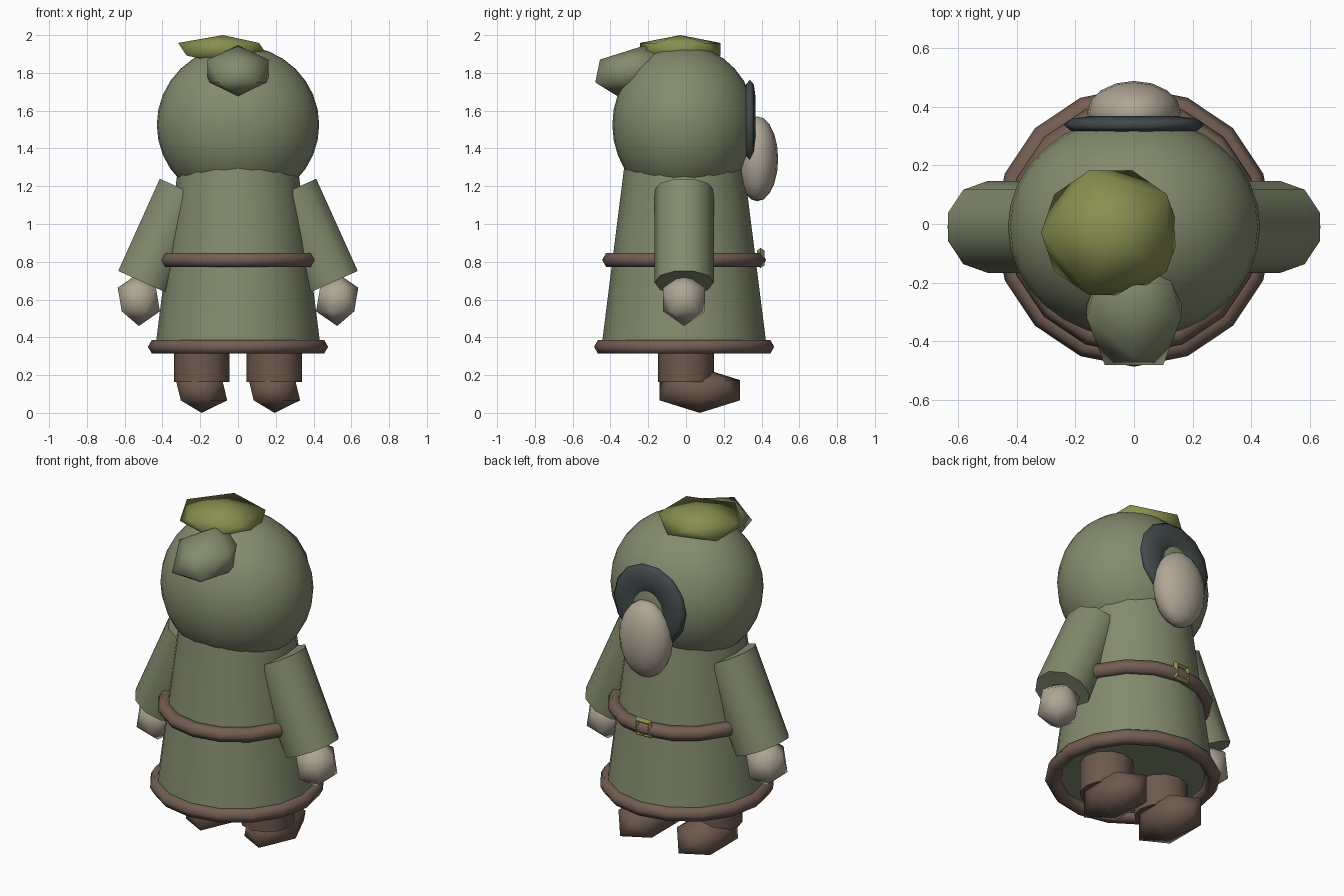
import bpy, math
from mathutils import Matrix, Vector

if "Cube" in bpy.data.objects:
    bpy.data.objects.remove(bpy.data.objects["Cube"])


def material(name, rgb):
    m = bpy.data.materials.new(name)
    m.diffuse_color = (*rgb, 1)
    m.use_nodes = True
    m.node_tree.nodes["Principled BSDF"].inputs["Base Color"].default_value = m.diffuse_color
    return m


GREEN = material("sage_cloth", (0.23, 0.26, 0.155))
BROWN = material("brown_trim", (0.17, 0.112, 0.085))
BOOT = material("boot_leather", (0.15, 0.10, 0.073))
SKIN = material("pale_skin", (0.43, 0.38, 0.30))
OLIVE = material("olive", (0.25, 0.275, 0.08))
SLATE = material("dark_slate", (0.055, 0.068, 0.07))
CY = -0.01  # body axis


def finish(name, mat, smooth=None):
    o = bpy.context.object
    o.name = name
    o.data.materials.append(mat)
    bpy.ops.object.transform_apply(location=False, rotation=True, scale=True)
    if smooth == "all":
        bpy.ops.object.shade_smooth()
    elif smooth:
        bpy.ops.object.shade_smooth_by_angle(angle=math.radians(smooth))
    return o


def gem(name, mat, loc, size, turn=0):
    """Scaled icosahedron; turn spins it about its upright axis."""
    bpy.ops.mesh.primitive_ico_sphere_add(subdivisions=1, radius=1, location=loc)
    o = bpy.context.object
    o.data.transform(Matrix.Rotation(math.radians(turn), 4, 'Z'))
    o.scale = size
    return finish(name, mat, "all")


def ball(name, mat, loc, size, seg, rings):
    bpy.ops.mesh.primitive_uv_sphere_add(segments=seg, ring_count=rings, radius=1, location=loc)
    bpy.context.object.scale = size
    return finish(name, mat, "all")


def ring(name, mat, loc, major, minor, seg, mseg, rot=(0, 0, 0), scale=(1, 1, 1), smooth="all"):
    bpy.ops.mesh.primitive_torus_add(major_radius=major, minor_radius=minor, major_segments=seg,
                                     minor_segments=mseg, location=loc, rotation=rot)
    bpy.context.object.scale = scale
    return finish(name, mat, smooth)


def tube(name, mat, a, b, r1, r2, sides, spin=0):
    """Capped cylinder or cone running from a to b."""
    a, b = Vector(a), Vector(b)
    bpy.ops.mesh.primitive_cone_add(vertices=sides, radius1=r1, radius2=r2,
                                    depth=(b - a).length, location=(a + b) / 2)
    o = bpy.context.object
    o.data.transform(Matrix.Rotation(math.radians(spin), 4, 'Z'))
    o.rotation_euler = (0, math.atan2(b.x - a.x, b.z - a.z), 0)
    return finish(name, mat, 40)


# Robe with hem and belt
tube("robe", GREEN, (0, CY, 0.35), (0, CY, 1.32), 0.437, 0.315, 16)
ring("hem", BROWN, (0, CY, 0.35), 0.435, 0.042, 16, 6)
ring("belt", BROWN, (0, CY, 0.81), 0.392, 0.042, 16, 6)
ring("buckle", OLIVE, (0, 0.395, 0.82), 0.055, 0.02, 4, 4,
     rot=(math.pi / 2, math.pi / 4, 0), smooth=None)

# Hooded head
ball("hood", GREEN, (0, CY, 1.525), (0.43, 0.38, 0.42), 32, 16)
ring("hood_opening", SLATE, (0, 0.338, 1.53), 0.15, 0.09, 14, 8,
     rot=(math.pi / 2, 0, 0), scale=(1, 1, 0.33))
ball("face", SKIN, (0, 0.378, 1.345), (0.16, 0.11, 0.225), 16, 10)
gem("cap", OLIVE, (-0.08, -0.03, 1.925), (0.265, 0.25, 0.075), 180)

# Hood tail, leaning back at the top
tail = gem("hood_tail", GREEN, (0, -0.29, 1.81), (0.19, 0.22, 0.135), -90)
for v in tail.data.vertices:
    v.co.y += 0.52 * v.co.z

# Limbs on both sides
for s, side in ((-1, "left"), (1, "right")):
    tube(side + "_sleeve", GREEN, (s * 0.498, CY, 0.69), (s * 0.278, CY, 1.178),
         0.157, 0.157, 10, 0)
    gem(side + "_hand", SKIN, (s * 0.525, CY, 0.60), (0.125, 0.13, 0.14), 180 if s < 0 else 0)
    tube(side + "_leg", BOOT, (s * 0.193, 0, 0.163), (s * 0.193, 0, 0.45), 0.147, 0.147, 12)
    gem(side + "_boot", BOOT, (s * 0.193, 0.073, 0.12), (0.152, 0.25, 0.12), 180)
